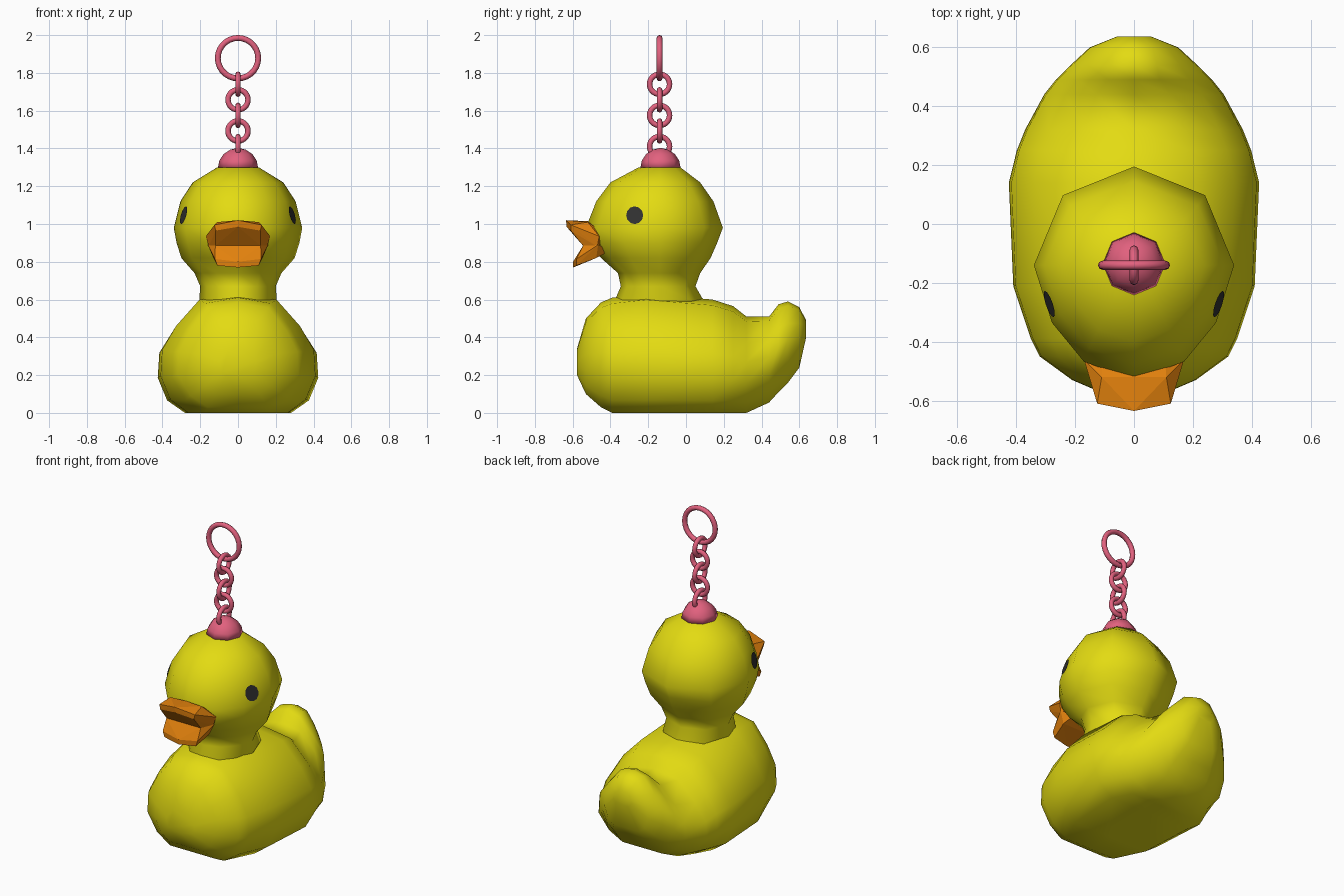
import bpy, bmesh, math
from mathutils import Vector
from mathutils.bvhtree import BVHTree

if "Cube" in bpy.data.objects:
    bpy.data.objects.remove(bpy.data.objects["Cube"])


def material(name, rgb):
    m = bpy.data.materials.new(name)
    m.diffuse_color = (*rgb, 1)
    m.use_nodes = True
    m.node_tree.nodes["Principled BSDF"].inputs["Base Color"].default_value = m.diffuse_color
    return m


YELLOW = material("yellow", (0.77, 0.71, 0.006))
ORANGE = material("orange", (0.76, 0.22, 0.004))
PINK = material("pink", (0.76, 0.12, 0.21))
BLACK = material("dark_grey", (0.03, 0.03, 0.03))


def finish(bm, name, mat, smooth=True, fix=True):
    if fix:
        bmesh.ops.recalc_face_normals(bm, faces=bm.faces)
    me = bpy.data.meshes.new(name)
    bm.to_mesh(me)
    bm.free()
    me.materials.append(mat)
    for p in me.polygons:
        p.use_smooth = smooth
    ob = bpy.data.objects.new(name, me)
    bpy.context.collection.objects.link(ob)
    return ob


def mirrored(half):
    """Close a half outline whose first and last points lie on x = 0."""
    return half + [(-x, v) for x, v in half[-2:0:-1]]


def loft(rings):
    bm = bmesh.new()
    vs = [[bm.verts.new(p) for p in r] for r in rings]
    n = len(vs[0])
    for a, b in zip(vs, vs[1:]):
        for i in range(n):
            j = (i + 1) % n
            bm.faces.new((a[i], a[j], b[j], b[i]))
    bm.faces.new(vs[0])
    bm.faces.new(vs[-1])
    return bm


# Body and tail: cross-sections from front to back
# (y, bottom, top, half width, bottom flatness, top flatness)
def section(y, b, top, w, flat, crown):
    half = [(0, 0), (flat, 0), (.5 + .58 * flat, .11), (1, .31), (.98, .53),
            (.55 + .5 * crown, .73), (crown, .95), (0, 1)]
    return [(x * w, y, b + t * (top - b)) for x, t in mirrored(half)]


stations = [(-.577, .2, .34, .1, .6, .5), (-.53, .1, .5, .21, .55, .5),
            (-.45, .03, .585, .32, .5, .5), (-.39, 0, .61, .35, .5, .5),
            (-.21, 0, .63, .41, .64, .5), (.14, 0, .6, .425, .66, .5),
            (.25, 0, .565, .398, .55, .48), (.32, 0, .51, .37, .45, .46),
            (.44, .055, .51, .305, .45, .42), (.49, .11, .575, .265, .5, .33),
            (.54, .16, .59, .215, .55, .36), (.6, .24, .56, .15, .6, .42),
            (.636, .4, .49, .06, .65, .5)]
finish(loft([section(*s) for s in stations]), "body", YELLOW)

# Neck and head: rings from bottom to top (z, front, back, half width)
outline = mirrored([(0, 1), (.71, .71), (1, 0), (.82, -.5), (.5, -.84), (0, -1)])
levels = [(.53, -.36, .08, .17), (.6, -.375, .09, .205), (.67, -.345, .05, .2),
          (.74, -.36, .075, .23), (.82, -.45, .13, .3), (.9, -.51, .165, .325),
          (.98, -.53, .195, .34), (1.12, -.475, .145, .305),
          (1.22, -.4, .075, .24), (1.3, -.25, -.03, .11)]
bm = loft([[(x * w, -.14 + v * ((back + .14) if v > 0 else (-.14 - front)), z)
            for x, v in outline] for z, front, back, w in levels])
bmesh.ops.recalc_face_normals(bm, faces=bm.faces)
head_surface = BVHTree.FromBMesh(bm)
finish(bm, "head", YELLOW)

# Eyes: thin discs laid onto the head surface
for side, name in ((1, "eye_right"), (-1, "eye_left")):
    bm = bmesh.new()

    def on_head(y, z):
        hit, nor, _, _ = head_surface.ray_cast(Vector((side, y, z)), Vector((-side, 0, 0)))
        return bm.verts.new(hit + nor * .006)

    rings = [[on_head(-.27 + .045 * f * math.cos(a * math.pi / 6),
                      1.045 + .047 * f * math.sin(a * math.pi / 6))
              for a in range(12)] for f in (.3, .65, 1)]
    faces = [bm.faces.new(rings[0])]
    for a, b in zip(rings, rings[1:]):
        for i in range(12):
            j = (i + 1) % 12
            faces.append(bm.faces.new((a[i], b[i], b[j], a[j])))
    if side < 0:
        bmesh.ops.reverse_faces(bm, faces=faces)
    finish(bm, name, BLACK, False, False)


# Beak: two open wedges
def hull(name, half):
    bm = bmesh.new()
    for x, y, z in half:
        for s in ((1, -1) if x else (1,)):
            bm.verts.new((s * x, y, z))
    r = bmesh.ops.convex_hull(bm, input=bm.verts)
    bmesh.ops.delete(bm, geom=[v for v in r["geom_interior"]
                               if isinstance(v, bmesh.types.BMVert)], context='VERTS')
    bmesh.ops.dissolve_limit(bm, angle_limit=.03, verts=bm.verts, edges=bm.edges)
    finish(bm, name, ORANGE, False)


hull("upper_beak", [(.1, -.4, .93), (.17, -.46, .935), (.155, -.47, .88),
                    (.11, -.52, 1.01), (0, -.52, 1.015), (.125, -.61, .995),
                    (.118, -.61, .965), (0, -.635, 1.02), (0, -.632, .985),
                    (.12, -.545, .885)])
hull("lower_beak", [(.1, -.4, .86), (.16, -.465, .89), (.13, -.475, .82),
                    (.12, -.545, .885), (.122, -.58, .815), (.11, -.58, .78),
                    (0, -.598, .8), (0, -.597, .77)])

# Cap on the head: eight-sided dome
finish(loft([[(.107 * math.cos(e) * math.cos(k * math.pi / 4),
               -.135 + .107 * math.cos(e) * math.sin(k * math.pi / 4),
               1.295 + .107 * math.sin(e)) for k in range(8)]
             for e in (0, .39, .78, 1.17, 1.5)]), "chain_cap", PINK)


# Chain links and key ring
def ring(name, z, major, minor, turn):
    bpy.ops.mesh.primitive_torus_add(
        major_radius=major, minor_radius=minor, major_segments=28, minor_segments=8,
        location=(0, -.14, z), rotation=(math.pi / 2, 0, turn))
    ob = bpy.context.object
    ob.name = name
    ob.data.materials.append(PINK)
    bpy.ops.object.shade_smooth()


for i in range(5):
    ring(f"chain_link_{i + 1}", 1.41 + i * .0825, .053, .0145,
         math.pi / 2 if i % 2 == 0 else 0)
ring("key_ring", 1.878, .107, .0155, 0)
